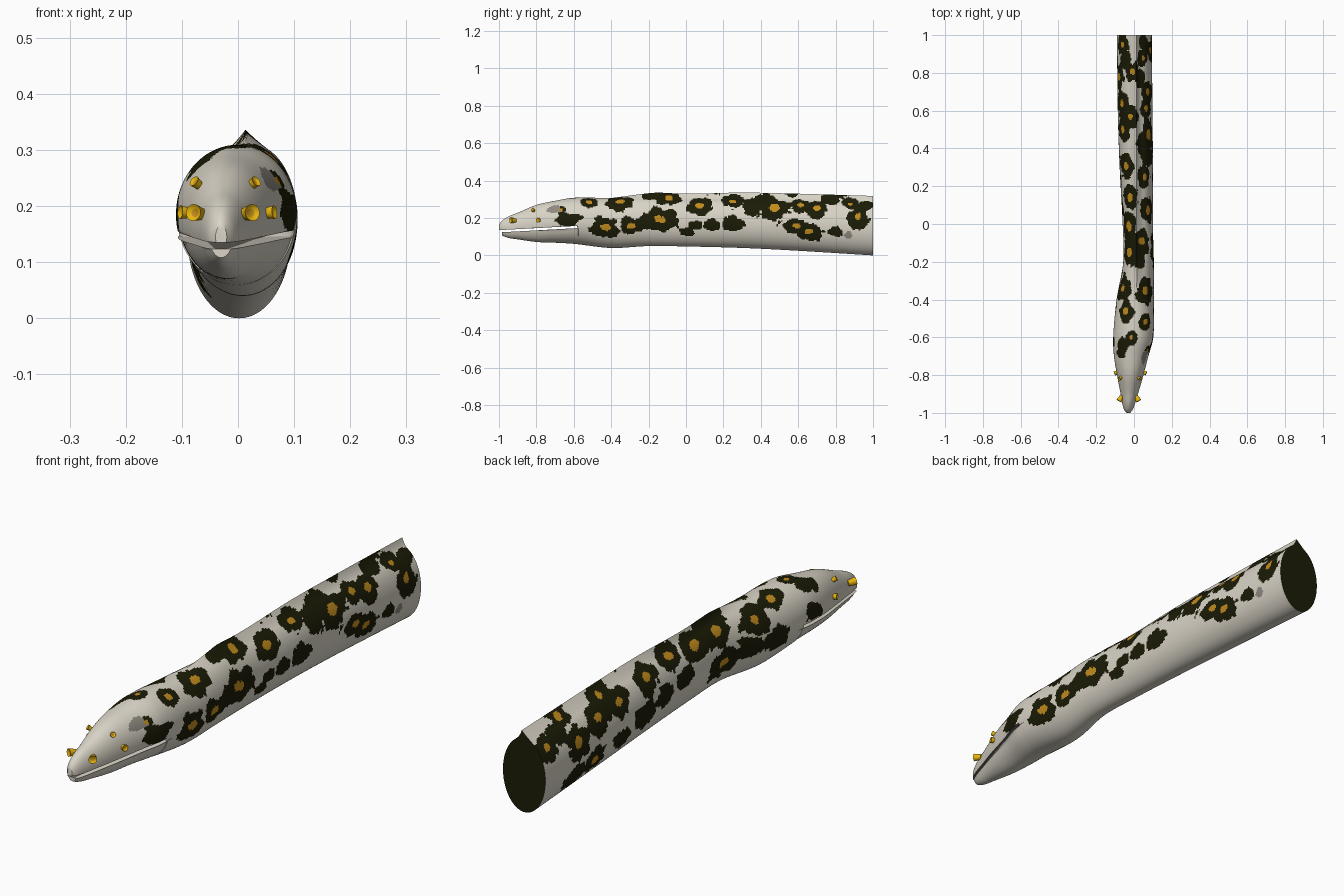
import bpy, bmesh, math
from mathutils import Vector, noise

cube = bpy.data.objects.get("Cube")
if cube:
    bpy.data.objects.remove(cube, do_unlink=True)


def material(name, rgb):
    m = bpy.data.materials.new(name)
    m.use_nodes = True
    m.diffuse_color = (*rgb, 1)
    m.node_tree.nodes["Principled BSDF"].inputs["Base Color"].default_value = (*rgb, 1)
    return m


CREAM, DARK, OCHRE, MOUTH, YELLOW, GREY = range(6)
materials = [
    material("cream_skin", (0.70, 0.66, 0.57)),
    material("dark_blotch", (0.011, 0.011, 0.002)),
    material("ochre_blotch_centre", (0.54, 0.26, 0.012)),
    material("mouth_lining", (0.15, 0.14, 0.12)),
    material("yellow_tube", (0.80, 0.46, 0.004)),
    material("grey_blotch", (0.27, 0.25, 0.22)),
]

# Body stations: y, centre x, half width, top z, bottom z
STATIONS = [
    (-1, -.03, .010, .165, .125), (-.985, -.03, .022, .185, .108),
    (-.95, -.028, .034, .208, .094), (-.9, -.025, .046, .228, .086),
    (-.8, -.02, .07, .27, .072), (-.7, -.015, .091, .292, .068),
    (-.6, -.004, .106, .308, .062), (-.4, .007, .099, .307, .04),
    (-.2, .024, .081, .31, .05), (0, .02, .08, .302, .048),
    (.3, .012, .088, .308, .04), (.6, .006, .092, .302, .025),
    (1, .002, .092, .29, 0),
]
MOUTH_END = -.58
RIDGE_X = .013


def station(y):
    """Smooth cubic interpolation of the station values at y."""
    i = max(k for k in range(len(STATIONS) - 1) if STATIONS[k][0] <= y or k == 0)
    a, b = STATIONS[i], STATIONS[i + 1]
    before, after = STATIONS[max(i - 1, 0)], STATIONS[min(i + 2, len(STATIONS) - 1)]
    span = b[0] - a[0]
    t = (y - a[0]) / span
    out = []
    for k in range(1, 5):
        ta = (b[k] - before[k]) / (b[0] - before[0]) * span
        tb = (after[k] - a[k]) / (after[0] - a[0]) * span
        d = b[k] - a[k]
        out.append(a[k] + t * (ta + t * (3 * d - 2 * ta - tb + t * (ta + tb - 2 * d))))
    return out


def mouth_line(y):
    return .135 + (y + 1) * .055


def section(y, angle):
    """Point on the skin, with the dorsal ridge pinched out along the back."""
    cx, w, top, bottom = station(y)
    rise = min(max((y + .4) / .25, 0), 1)
    pinch = rise * max(0, 1 - abs(angle - 90) / 24) ** 2
    a = math.radians(angle)
    x = cx + w * math.cos(a) + (RIDGE_X - cx) * pinch
    z = (top + bottom) / 2 + (top - bottom) / 2 * math.sin(a) + .028 * pinch
    return Vector((x, y, z))


# Blotches: y in hundredths, angle above the flank, radius in hundredths.
# A negative radius means no ochre centre.
LEFT = [
    (-43, -10, 7), (-29, -8, 6), (-35, 59, 7), (-52, 55, 5), (-67, 33, 3),
    (-63, 4, -5), (-14, 7, 8), (-21, 0, -5), (-9, 73, 7), (7, 46, 7),
    (0, -22, -3), (5, -6, -3), (14, -6, -4), (25, 60, 6), (25, -3, -5),
    (36, 42, -6), (47, 39, 8), (44, 62, -6), (61, 50, 5), (70, 42, 6),
    (59, -3, 5), (66, -14, 6), (80, -10, -3), (77, 74, -5), (88, 59, 5),
    (92, 24, 6), (96, 60, -4), (-19, 84, -5),
]
RIGHT = [
    (-15, 51, 8), (-34, 40, 7), (-46, 60, 6), (-1, 53, 8), (14, 63, 7),
    (31, 51, 7), (57, 72, 6), (64, 39, 7), (50, 42, 6), (78, 25, 7),
    (95, 46, 6), (87, 58, -5), (81, 80, 5), (68, -25, 6), (79, -32, -6),
    (51, -18, -5), (37, -9, -6), (23, 5, -5), (9, 12, -5), (-16, -9, 7),
    (-29, -4, -6), (-43, -6, -6), (-60, 84, 4), (-65, 56, -5), (-64, 2, -5),
    (-14, 80, -5),
]
CENTRE = {True: OCHRE, False: DARK}


def blotch(y, angle, r, mirrored):
    stretch = 1.22 if angle < 15 else 1
    return (y / 100, 180 - angle if mirrored else angle, abs(r) / 100, stretch,
            DARK, CENTRE[r > 0])


BLOTCHES = [blotch(*b, False) for b in LEFT] + [blotch(*b, True) for b in RIGHT]
BLOTCHES += [(-.7, 36, .035, 1, GREY, GREY), (.87, -18, .02, 1, GREY, GREY)]


def skin_colour(y, angle, point):
    wobble = 1 + .4 * noise.noise(point * 22) + .2 * noise.noise(point * 60)
    colour = CREAM
    for by, ba, r, stretch, rim, centre in BLOTCHES:
        if abs(y - by) > 2 * r:
            continue
        across = math.radians(angle - ba) * .13 * stretch
        d = math.hypot((y - by) / stretch, across) / (r * wobble)
        if centre == OCHRE and d < .31:
            return OCHRE
        if d < 1:
            colour = rim
    return colour


def finish(bm, name):
    bmesh.ops.recalc_face_normals(bm, faces=bm.faces[:])
    mesh = bpy.data.meshes.new(name)
    bm.to_mesh(mesh)
    bm.free()
    for m in materials:
        mesh.materials.append(m)
    ob = bpy.data.objects.new(name, mesh)
    bpy.context.collection.objects.link(ob)
    bpy.ops.object.select_all(action="DESELECT")
    ob.select_set(True)
    bpy.context.view_layer.objects.active = ob
    bpy.ops.object.shade_smooth_by_angle(angle=math.radians(40))
    return ob


def loft(name, start, end, rows, sides, shape, paint, end_colour):
    bm = bmesh.new()
    step = 360 / sides
    ys = [start + (end - start) * i / rows for i in range(rows + 1)]
    rings = [[bm.verts.new(shape(y, -90 + step * k)) for k in range(sides)] for y in ys]
    for i in range(rows):
        for k in range(sides):
            n = (k + 1) % sides
            f = bm.faces.new((rings[i][k], rings[i][n], rings[i + 1][n], rings[i + 1][k]))
            f.material_index = paint((ys[i] + ys[i + 1]) / 2, -90 + step * (k + .5),
                                     f.calc_center_median())
    bm.faces.new(rings[0])
    bm.faces.new(rings[-1]).material_index = end_colour
    finish(bm, name)


# Body and upper head, cut flat along the mouth
def body_shape(y, angle):
    p = section(y, angle)
    if y < MOUTH_END:
        p.z = max(p.z, mouth_line(y))
    return p


def body_paint(y, angle, p):
    if y < MOUTH_END and p.z < mouth_line(y) + .0005:
        return MOUTH
    return skin_colour(y, angle, p)


loft("body", -1, 1, 330, 128, body_shape, body_paint, DARK)


# Lower jaw, slightly narrower, with a pale lip round the mouth lining
def jaw_shape(y, angle):
    p = section(y, angle)
    cx = station(y)[0]
    p.x = cx + (p.x - cx) * .97
    p.z = min(p.z, mouth_line(y) - .012)
    return p


def jaw_paint(y, angle, p):
    cx, w = station(y)[:2]
    inner = p.z > mouth_line(y) - .0125 and abs(p.x - cx) < w * .45
    return MOUTH if inner else CREAM


loft("lower_jaw", -.985, MOUTH_END + .03, 60, 64, jaw_shape, jaw_paint, CREAM)


# Eyes and nostrils: short flared tubes with a hollow end
def tube(name, place, direction, radius):
    bm = bmesh.new()
    bmesh.ops.create_cone(bm, cap_ends=True, segments=20, radius1=radius * .7,
                          radius2=radius, depth=radius * 2)
    for f in bm.faces:
        f.material_index = YELLOW
    cap = max(bm.faces, key=lambda f: f.calc_center_median().z)
    bmesh.ops.inset_individual(bm, faces=[cap], thickness=radius * .5)
    cap.material_index = OCHRE
    for v in cap.verts:
        v.co.z -= radius * .4
    ob = finish(bm, name)
    ob.location = place
    ob.rotation_euler = Vector(direction).to_track_quat("Z", "Y").to_euler()


for side, word in ((1, "left"), (-1, "right")):
    tube(word + "_front_nostril", (-.027 + side * .045, -.924, .187), (side * .5, -.85, .1), .015)
    tube(word + "_eye", (-.019 + side * .073, -.787, .188), (side, -.4, .1), .012)
    tube(word + "_rear_nostril", (-.023 + side * .049, -.815, .239), (side * .6, -.5, .5), .010)
